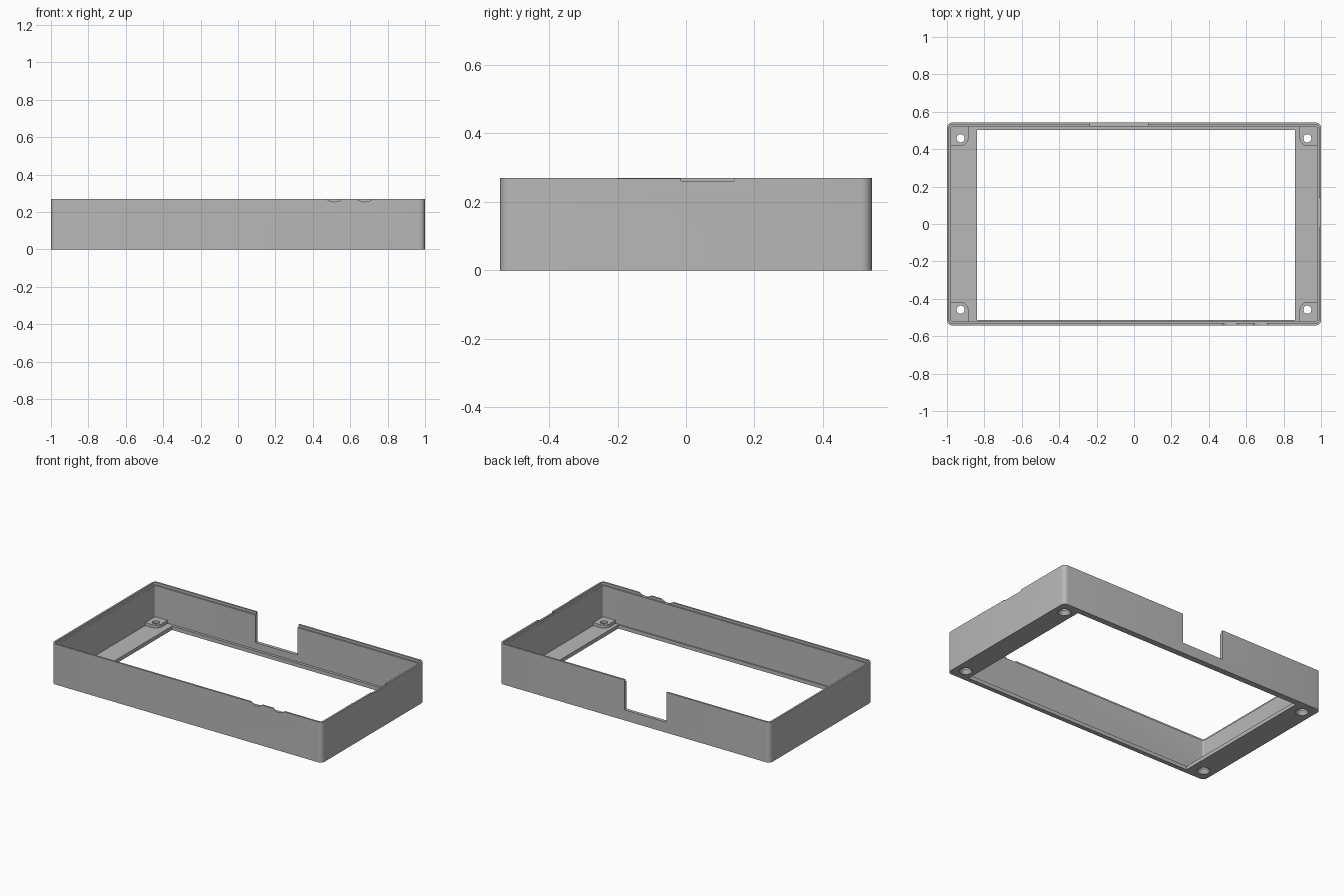
import bpy
import bmesh
import math

W, D, H = 1.0, 0.543, 0.27      # half width, half depth, height
FLOOR = 0.025
PAD_TOP = 0.045

cube = bpy.data.objects.get("Cube")
if cube:
    bpy.data.objects.remove(cube, do_unlink=True)

grey = bpy.data.materials.new("plain grey")
grey.use_nodes = True
colour = (0.48, 0.48, 0.48, 1)
grey.diffuse_color = colour
grey.node_tree.nodes["Principled BSDF"].inputs["Base Color"].default_value = colour


def make_object(name, bm):
    bmesh.ops.recalc_face_normals(bm, faces=bm.faces)
    mesh = bpy.data.meshes.new(name)
    bm.to_mesh(mesh)
    bm.free()
    mesh.materials.append(grey)
    obj = bpy.data.objects.new(name, mesh)
    bpy.context.collection.objects.link(obj)
    return obj


def block(name, x0, x1, y0, y1, z0, z1, radius=0, rounded=lambda x, y: True):
    """Box whose chosen upright edges are rounded."""
    bm = bmesh.new()
    bmesh.ops.create_cube(bm, size=1)
    for v in bm.verts:
        v.co.x = x1 if v.co.x > 0 else x0
        v.co.y = y1 if v.co.y > 0 else y0
        v.co.z = z1 if v.co.z > 0 else z0
    if radius:
        edges = [e for e in bm.edges
                 if abs(e.verts[0].co.z - e.verts[1].co.z) > 1e-4
                 and rounded(e.verts[0].co.x, e.verts[0].co.y)]
        bmesh.ops.bevel(bm, geom=edges, offset=radius, segments=6,
                        profile=0.5, affect='EDGES')
    return make_object(name, bm)


def cone(name, centre, r_low, r_high, length, tilt=0):
    bm = bmesh.new()
    bmesh.ops.create_cone(bm, cap_ends=True, segments=32, radius1=r_low,
                          radius2=r_high, depth=length)
    obj = make_object(name, bm)
    obj.location = centre
    obj.rotation_euler.x = tilt
    return obj


def combine(target, tool, operation):
    """Apply a boolean and discard the helper."""
    tool.hide_render = True
    mod = target.modifiers.new("cut", 'BOOLEAN')
    mod.operation = operation
    mod.solver = 'EXACT'
    mod.object = tool
    bpy.context.view_layer.objects.active = target
    bpy.ops.object.modifier_apply(modifier=mod.name)
    bpy.data.objects.remove(tool, do_unlink=True)


def cut(target, tool):
    combine(target, tool, 'DIFFERENCE')


# Outer shell, inner cavity, stepped rim and floor opening
frame = block("case_frame", -W, W, -D, D, 0, H, 0.03)
cut(frame, block("cavity", -W + 0.022, W - 0.022, -D + 0.022, D - 0.022, FLOOR, 1, 0.01))
cut(frame, block("rim_step", -W + 0.012, W - 0.012, -D + 0.012, D - 0.012, H - 0.016, 1, 0.018))
cut(frame, block("floor_opening", -0.84, 0.86, -0.513, 0.503, -1, 0.1))

# Corner screw pads with countersunk holes
for sx in (-1, 1):
    for sy in (-1, 1):
        xs = sorted((sx * 0.885, sx * 0.985))
        ys = sorted((sy * 0.417, sy * 0.53))
        pad = block("screw_pad", *xs, *ys, 0.01, PAD_TOP, 0.045,
                    lambda x, y: abs(x) < 0.9 and abs(y) < 0.45)
        combine(frame, pad, 'UNION')
        hx, hy = sx * 0.927, sy * 0.458
        cut(frame, cone("screw_hole", (hx, hy, 0), 0.022, 0.022, 0.3))
        cut(frame, cone("countersink", (hx, hy, 0.01), 0.043, 0.022, 0.03))

# Tall gap in the back wall
cut(frame, block("back_gap", -0.235, 0.075, 0.515, 0.7, 0.07, 1))

# Shallow slots in the left rim
cut(frame, block("left_slot", 0.95, 1.1, -0.015, 0.14, H - 0.009, 1))
cut(frame, block("left_thin_slot", 0.95, 1.1, -0.2, -0.015, H - 0.002, 1))

# Two round notches in the front rim
for x in (0.515, 0.678):
    cut(frame, cone("front_notch", (x, -D, H + 0.049), 0.065, 0.065, 0.1, math.pi / 2))

# Smooth the rounded corners, keep the other edges sharp
bpy.ops.object.select_all(action='DESELECT')
frame.select_set(True)
bpy.context.view_layer.objects.active = frame
bpy.ops.object.shade_smooth_by_angle(angle=math.radians(30))
